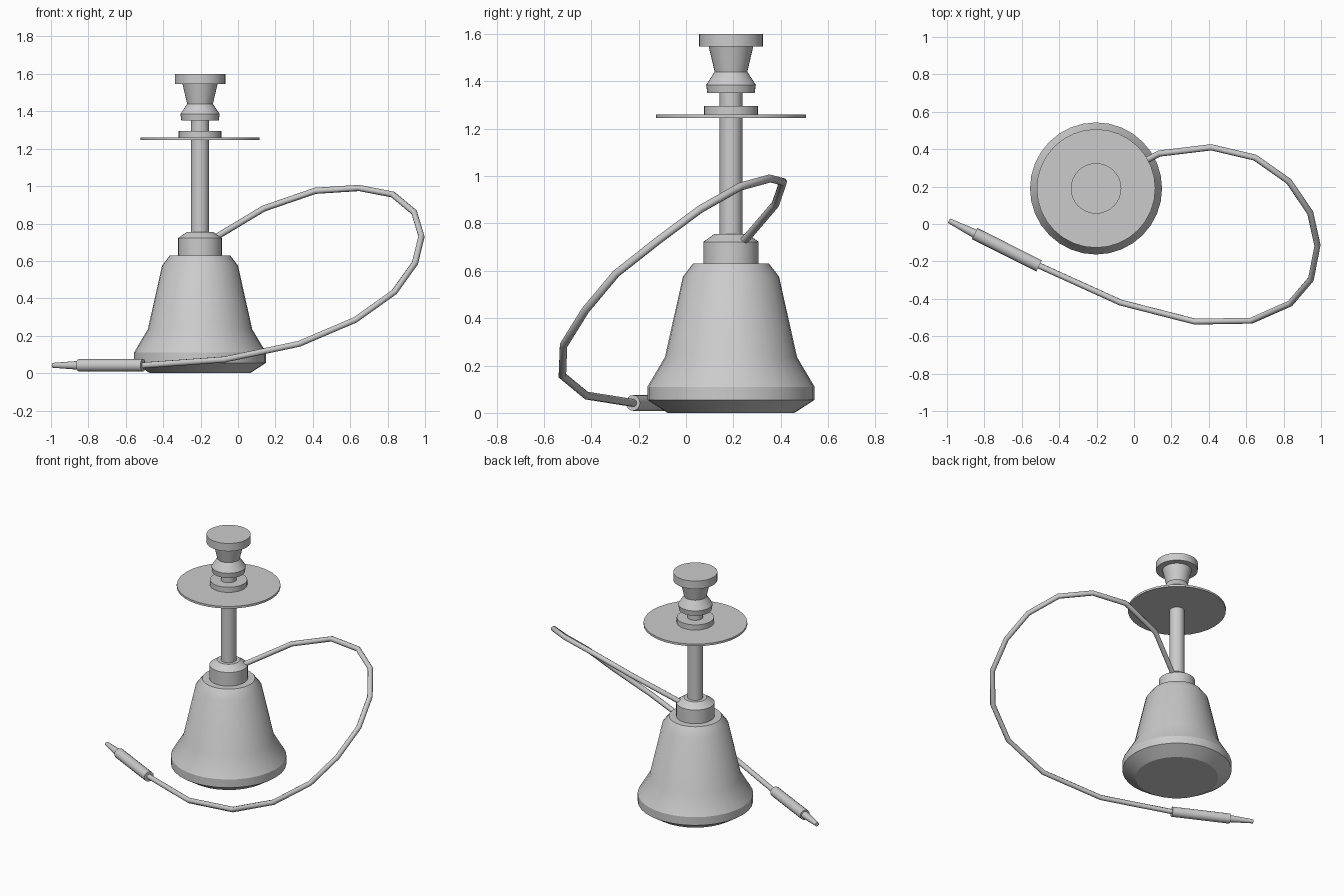
import bpy, bmesh, math
from mathutils import Vector

if "Cube" in bpy.data.objects:
    bpy.data.objects.remove(bpy.data.objects["Cube"])

CX, CY = -0.203, 0.19


def finish(obj, angle=30):
    bpy.ops.object.select_all(action='DESELECT')
    obj.select_set(True)
    bpy.context.view_layer.objects.active = obj
    bpy.ops.object.shade_smooth_by_angle(angle=math.radians(angle))


def lathe(name, profile, sides=32, start=None, axis=None):
    """Closed solid of revolution from (radius, height) pairs, capped at both ends."""
    bm = bmesh.new()
    rings = []
    for r, z in profile:
        rings.append([bm.verts.new((r * math.cos(2 * math.pi * i / sides),
                                    r * math.sin(2 * math.pi * i / sides), z))
                      for i in range(sides)])
    for a, b in zip(rings, rings[1:]):
        for i in range(sides):
            j = (i + 1) % sides
            bm.faces.new((a[i], a[j], b[j], b[i]))
    bm.faces.new(list(reversed(rings[0])))
    bm.faces.new(rings[-1])
    mesh = bpy.data.meshes.new(name)
    bm.to_mesh(mesh)
    bm.free()
    obj = bpy.data.objects.new(name, mesh)
    bpy.context.collection.objects.link(obj)
    obj.location = start or (CX, CY, 0)
    if axis:
        obj.rotation_mode = 'QUATERNION'
        obj.rotation_quaternion = Vector(axis).to_track_quat('Z', 'Y')
    finish(obj)
    return obj


# Bell-shaped water base
lathe("water_base", [(0.268, 0), (0.353, 0.055), (0.353, 0.11), (0.279, 0.235),
                     (0.203, 0.575), (0.161, 0.63)])
# Collar and stem
lathe("collar", [(0.117, 0.62), (0.117, 0.722), (0.07, 0.755)])
lathe("stem", [(0.048, 0.74), (0.048, 1.36)])
# Ash tray and its hub
lathe("tray", [(0.317, 1.246), (0.317, 1.26)])
lathe("tray_hub", [(0.114, 1.258), (0.114, 1.295)])
# Bowl with wide cap
lathe("bowl", [(0.1, 1.35), (0.105, 1.385), (0.069, 1.44), (0.094, 1.547)])
lathe("bowl_cap", [(0.135, 1.547), (0.135, 1.6)])

# Hose looping from the collar round to the handle
path = [(-0.13, 0.24, 0.72), (0.137, 0.377, 0.88), (0.413, 0.41, 0.975),
        (0.647, 0.355, 0.99), (0.828, 0.228, 0.955), (0.942, 0.06, 0.86),
        (0.981, -0.115, 0.73), (0.946, -0.295, 0.588), (0.835, -0.425, 0.433),
        (0.627, -0.517, 0.285), (0.327, -0.522, 0.157), (-0.072, -0.42, 0.073),
        (-0.52, -0.217, 0.041)]
curve = bpy.data.curves.new("hose", 'CURVE')
curve.dimensions = '3D'
curve.bevel_depth = 0.017
curve.bevel_resolution = 2
curve.use_fill_caps = True
spline = curve.splines.new('POLY')
spline.points.add(len(path) - 1)
for point, co in zip(spline.points, path):
    point.co = (*co, 1)
hose = bpy.data.objects.new("hose", curve)
bpy.context.collection.objects.link(hose)
bpy.ops.object.select_all(action='DESELECT')
hose.select_set(True)
bpy.context.view_layer.objects.active = hose
bpy.ops.object.convert(target='MESH')
finish(bpy.context.view_layer.objects.active, 50)

# Handle and tapered mouthpiece
grip_start = Vector((-0.507, -0.224, 0.042))
direction = Vector((-0.99, 0.018, 0.042)) - grip_start
length = direction.length
lathe("handle", [(0.033, 0), (0.033, 0.385)], 16, grip_start, direction)
lathe("mouthpiece", [(0.024, 0.38), (0.013, length)], 16, grip_start, direction)
